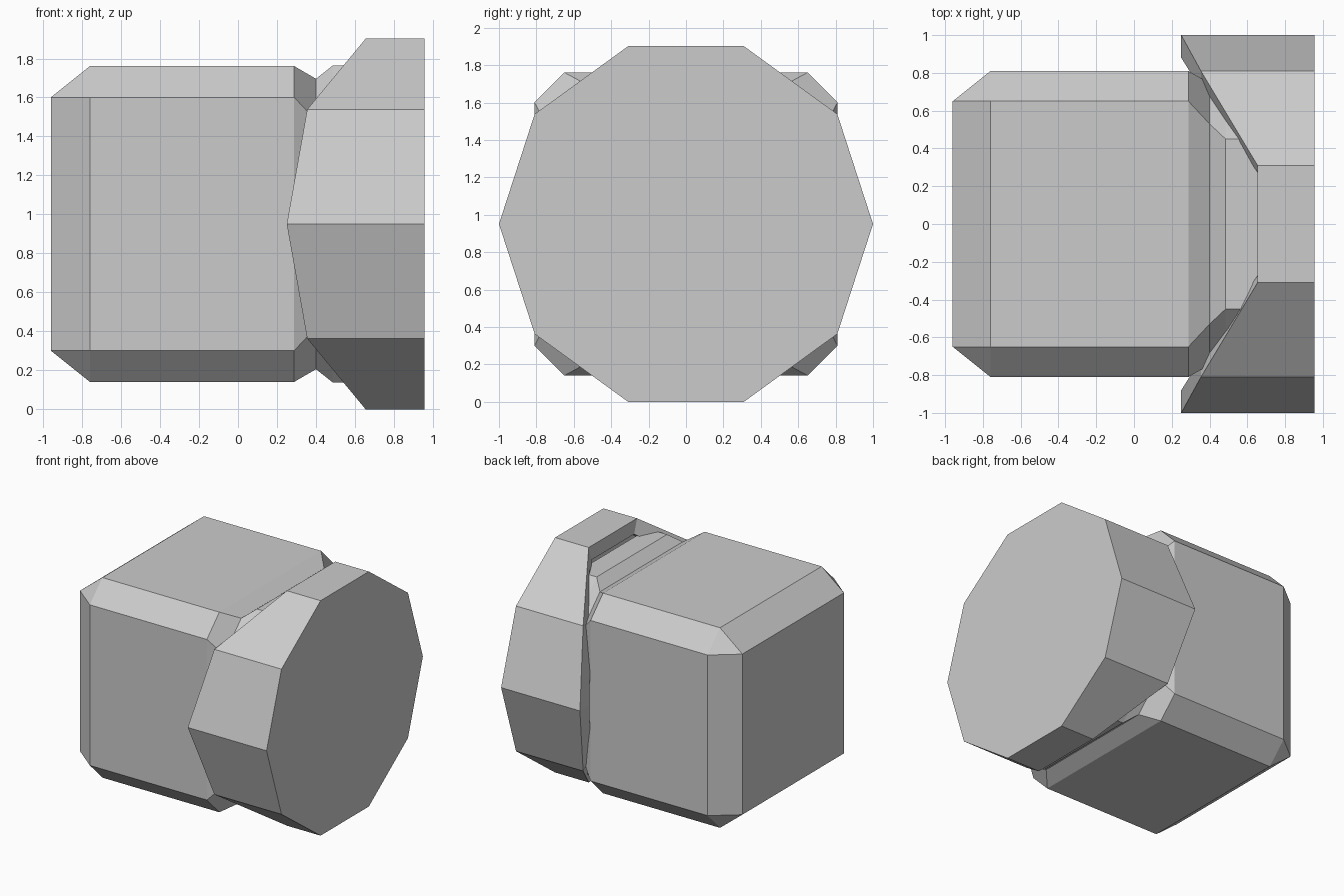
import bpy, bmesh
from math import sin, cos, pi

if "Cube" in bpy.data.objects:
    bpy.data.objects.remove(bpy.data.objects["Cube"])

CZ = 0.951  # height of the shared axis


def loft(name, rings, cap_start=True, cap_end=True):
    """Skin equal-length rings of points into a flat-shaded solid."""
    bm = bmesh.new()
    loops = [[bm.verts.new(p) for p in r] for r in rings]
    n = len(loops[0])
    for a, b in zip(loops, loops[1:]):
        for i in range(n):
            j = (i + 1) % n
            bm.faces.new((a[i], a[j], b[j], b[i]))
    if cap_start:
        bm.faces.new(loops[0])
    if cap_end:
        bm.faces.new(loops[-1])
    bmesh.ops.remove_doubles(bm, verts=bm.verts, dist=1e-4)
    bmesh.ops.recalc_face_normals(bm, faces=bm.faces)
    me = bpy.data.meshes.new(name)
    bm.to_mesh(me)
    bm.free()
    ob = bpy.data.objects.new(name, me)
    bpy.context.collection.objects.link(ob)
    return ob


def octagon(x, outer, flat):
    """Square section with chamfered corners."""
    pts = [(outer, -flat), (outer, flat), (flat, outer), (-flat, outer),
           (-outer, flat), (-outer, -flat), (-flat, -outer), (flat, -outer)]
    return [(x, y, CZ + z) for y, z in pts]


def decagon(r, xs):
    """Ten-sided section; xs gives x for the narrow, middle and wide vertices."""
    ring = []
    for i in range(10):
        y, z = cos(i * pi / 5), sin(i * pi / 5)
        k = 0 if abs(y) < 0.5 else (1 if abs(y) < 0.95 else 2)
        ring.append((xs[k], r * y, CZ + r * z))
    return ring


# Chamfered block with a V groove and a neck running into the hood
loft("body", [octagon(-0.96, 0.65, 0.65), octagon(-0.76, 0.81, 0.65),
              octagon(0.288, 0.81, 0.65), octagon(0.40, 0.745, 0.53),
              octagon(0.485, 0.812, 0.45), octagon(0.655, 0.812, 0.45)])

# Ten-sided hood: swept-back rim, hollow inside, closed front face
rim = (0.655, 0.355, 0.25)
loft("hood", [decagon(0.88, (0.70,) * 3), decagon(0.88, rim),
              decagon(1.0, rim), decagon(1.0, (0.956,) * 3)])
